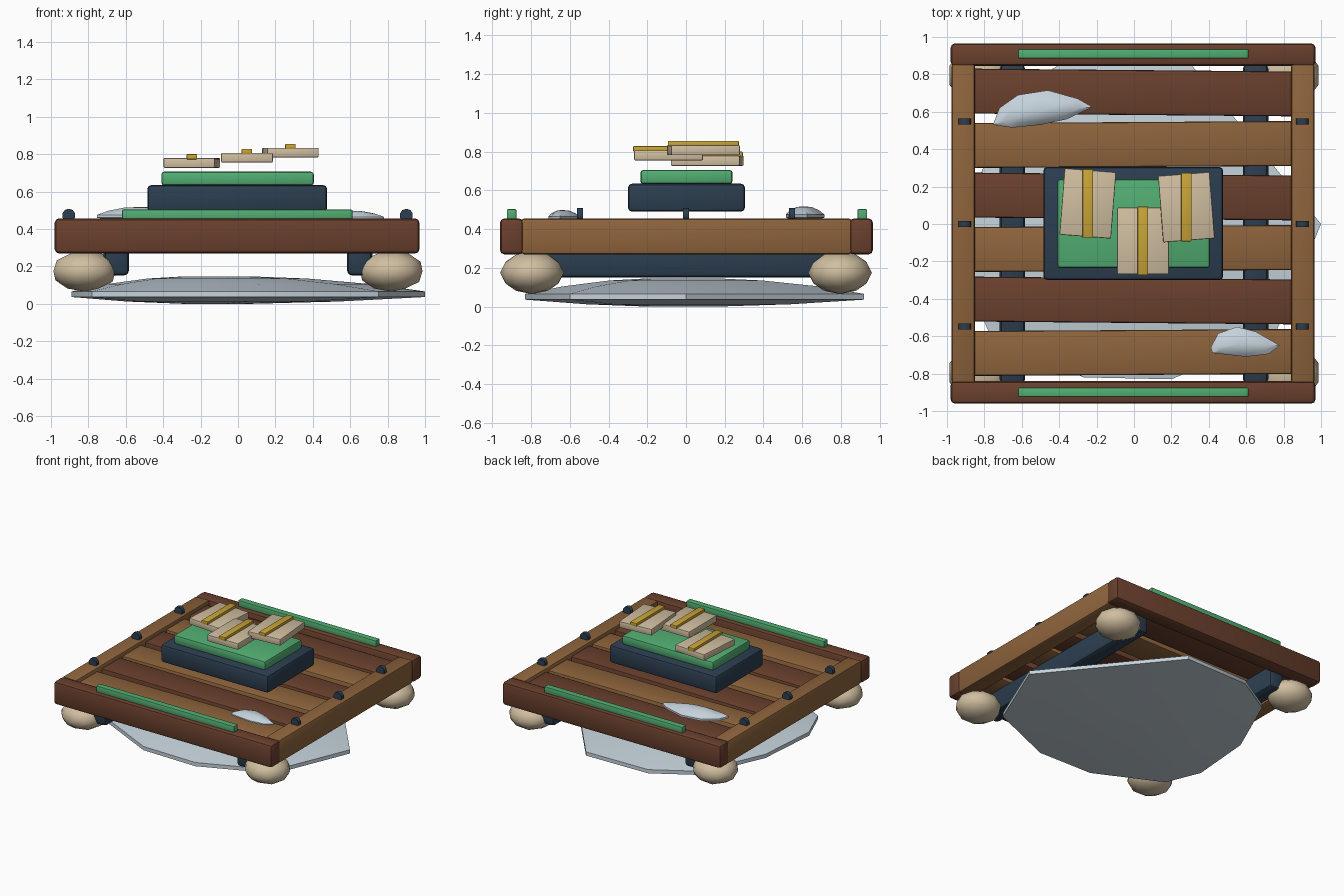
import bpy, bmesh, math
from mathutils import Vector, Matrix

old = bpy.data.objects.get("Cube")
if old:
    bpy.data.objects.remove(old, do_unlink=True)


def material(name, r, g, b):
    lin = [(c / 255 / 12.92) if c < 11 else ((c / 255 + 0.055) / 1.055) ** 2.4 for c in (r, g, b)]
    m = bpy.data.materials.new(name)
    m.use_nodes = True
    m.diffuse_color = (*lin, 1)
    m.node_tree.nodes["Principled BSDF"].inputs["Base Color"].default_value = (*lin, 1)
    return m


DARK = material("dark wood", 106, 64, 45)
LIGHT = material("light wood", 142, 100, 60)
NAVY = material("navy", 44, 62, 80)
GREEN = material("green", 82, 174, 114)
CREAM = material("cream", 208, 190, 160)
GOLD = material("gold", 201, 164, 55)
ICE = material("ice", 197, 210, 219)


def finish(name, bm, mat, angle=30):
    bmesh.ops.recalc_face_normals(bm, faces=bm.faces)
    me = bpy.data.meshes.new(name)
    bm.to_mesh(me)
    bm.free()
    ob = bpy.data.objects.new(name, me)
    me.materials.append(mat)
    bpy.context.collection.objects.link(ob)
    bpy.ops.object.select_all(action='DESELECT')
    ob.select_set(True)
    bpy.context.view_layer.objects.active = ob
    bpy.ops.object.shade_smooth_by_angle(angle=math.radians(angle))
    return ob


def block(name, mat, x, y, z, bevel=0.01, turn=0):
    """Bevelled box from (min, max) ranges, turned about its own vertical axis."""
    bm = bmesh.new()
    bmesh.ops.create_cube(bm, size=1)
    bmesh.ops.scale(bm, vec=[r[1] - r[0] for r in (x, y, z)], verts=bm.verts)
    bmesh.ops.bevel(bm, geom=bm.edges[:], offset=bevel, segments=2, profile=0.5, affect='EDGES')
    bmesh.ops.rotate(bm, matrix=Matrix.Rotation(math.radians(turn), 3, 'Z'), verts=bm.verts)
    bmesh.ops.translate(bm, vec=[sum(r) / 2 for r in (x, y, z)], verts=bm.verts)
    return finish(name, bm, mat)


def lens(name, mat, outline, profile):
    """Outline shrunk towards its middle along a (scale, height) profile."""
    bm = bmesh.new()
    mid = sum((Vector(p) for p in outline), Vector((0, 0))) / len(outline)
    rings = []
    for scale, z in profile:
        pts = [mid + (Vector(p) - mid) * scale for p in outline]
        rings.append([bm.verts.new((p.x, p.y, z)) for p in pts])
    n = len(outline)
    for a, b in zip(rings, rings[1:]):
        for i in range(n):
            j = (i + 1) % n
            bm.faces.new((a[i], a[j], b[j], b[i]))
    bm.faces.new(rings[0])
    bm.faces.new(rings[-1])
    return finish(name, bm, mat, 40)


# Outer frame
block("front_rail", DARK, (-.98, .97), (-.96, -.84), (.27, .455), .022)
block("back_rail", DARK, (-.98, .97), (.845, .965), (.27, .455), .022)
block("right_rail", LIGHT, (-.975, -.85), (-.85, .855), (.27, .455), .015)
block("left_rail", LIGHT, (.84, .965), (-.85, .855), (.27, .455), .015)

# Deck planks, alternately coloured and slightly askew
for i in range(6):
    y = .703 - .278 * i
    block(f"deck_plank_{i + 1}", (DARK, LIGHT)[i % 2], (-.87, .86), (y - .12, y + .12),
          (.32, .425), .012, (-.5, .35)[i % 2])

# Runners and round feet
for side, s in (("left", 1), ("right", -1)):
    x = .65 * s
    block(f"{side}_runner", NAVY, (x - .068, x + .068), (-.86, .86), (.15, .33), .03)
    for end, e in (("front", -1), ("back", 1)):
        bm = bmesh.new()
        bmesh.ops.create_icosphere(bm, subdivisions=2, radius=1)
        bmesh.ops.scale(bm, vec=(.175, .165, .11), verts=bm.verts)
        bmesh.ops.translate(bm, vec=(.82 * s, .795 * e, .175), verts=bm.verts)
        finish(f"{end}_{side}_foot", bm, CREAM, 60)

# Pegs on the side rails
for side, x in (("left", .9), ("right", -.905)):
    for i in range(3):
        bm = bmesh.new()
        bmesh.ops.create_cone(bm, cap_ends=True, segments=10, radius1=.036, radius2=.036, depth=.032)
        bmesh.ops.rotate(bm, matrix=Matrix.Rotation(math.pi / 2, 3, 'X'), verts=bm.verts)
        bmesh.ops.translate(bm, vec=(x, .547 * (i - 1), .472), verts=bm.verts)
        finish(f"{side}_peg_{i + 1}", bm, NAVY, 40)

# Trim strips on the end rails
for name, y in (("front_trim", -.9), ("back_trim", .91)):
    block(name, GREEN, (-.62, .612), (y - .025, y + .025), (.45, .503), .006)

# Cushion stack
block("cushion_base", NAVY, (-.485, .477), (-.3, .305), (.49, .635), .022)
block("cushion_top", GREEN, (-.41, .405), (-.235, .24), (.633, .706), .015)

# Bundles with straps
for i, (x, y, z, turn) in enumerate(((-.247, .11, .727, -4.5), (.048, -.09, .755, 0), (.28, .09, .782, 4.5))):
    block(f"bundle_{i + 1}", CREAM, (x - .138, x + .138), (y - .178, y + .178), (z, z + .052), .006, turn)
    block(f"bundle_strap_{i + 1}", GOLD, (x - .028, x + .028), (y - .183, y + .183), (z + .045, z + .073), .004)

# Ice slab below and two shards on the deck
lens("ice_slab", ICE,
     [(1, 0), (.25, .92), (-.3, .91), (-.62, .72), (-.85, .2), (-.89, -.3), (-.78, -.57),
      (-.27, -.82), (.2, -.83), (.75, -.6)],
     [(.2, 0), (.6, .012), (1, .036), (1, .066), (.75, .105), (.45, .135), (.2, .146)])
lens("back_shard", ICE,
     [(-.755, .53), (-.72, .62), (-.62, .69), (-.46, .715), (-.3, .67), (-.222, .625),
      (-.36, .56), (-.5, .53), (-.65, .515)],
     [(.4, .435), (1, .46), (1, .475), (.75, .497), (.4, .514), (.1, .517)])
lens("front_shard", ICE,
     [(.41, -.66), (.45, -.585), (.55, -.55), (.65, -.575), (.78, -.65), (.72, -.695),
      (.6, -.71), (.42, -.69)],
     [(.4, .435), (1, .455), (1, .465), (.75, .483), (.4, .496), (.1, .498)])
